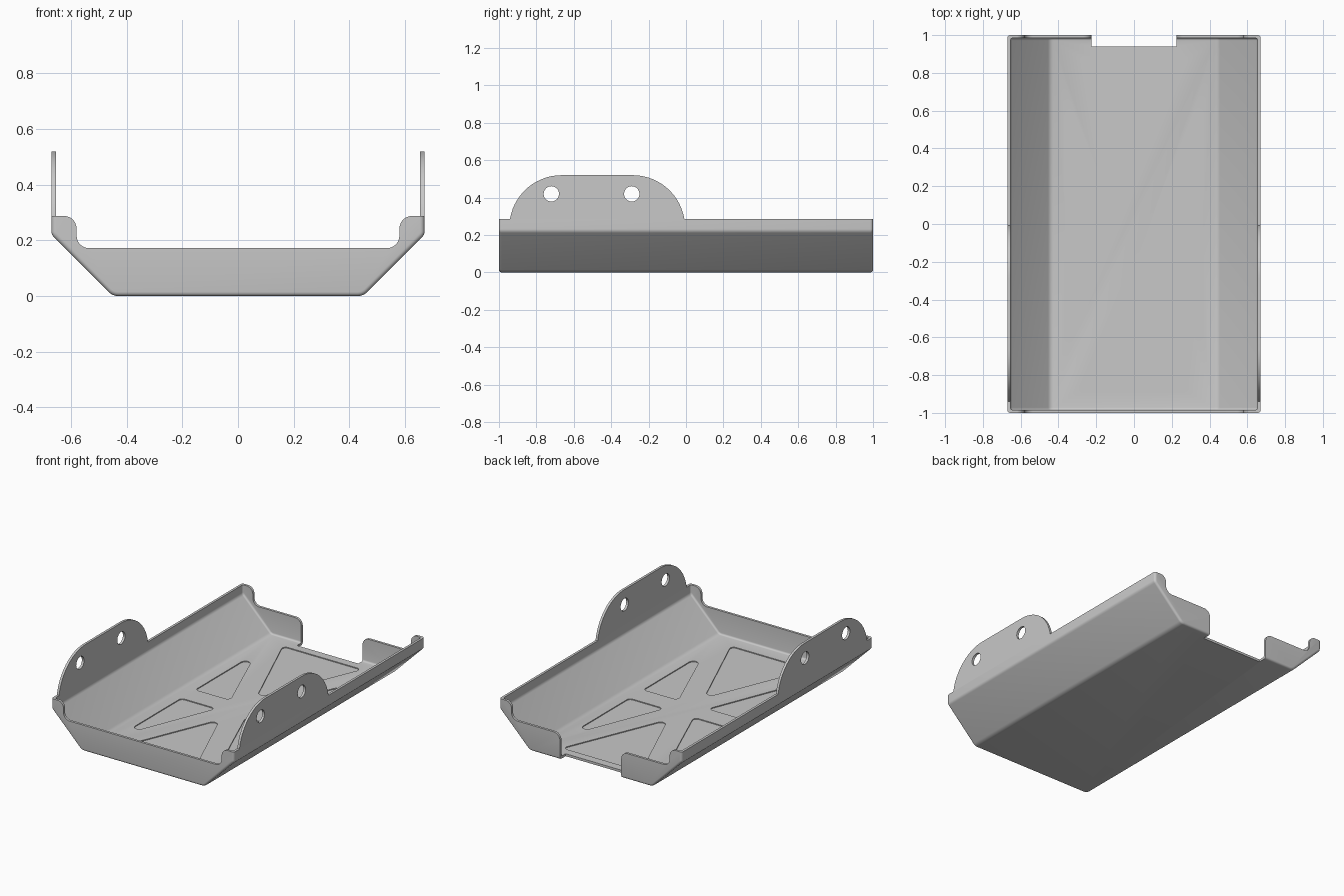
import bpy, bmesh
from math import sin, cos, tan, pi, radians
from mathutils import Vector

cube = bpy.data.objects.get("Cube")
if cube:
    bpy.data.objects.remove(cube, do_unlink=True)

steel = bpy.data.materials.new("plain grey metal")
steel.use_nodes = True
GREY = (0.58, 0.58, 0.58, 1)
steel.diffuse_color = GREY
steel.node_tree.nodes["Principled BSDF"].inputs["Base Color"].default_value = GREY

HALF_W, HALF_L, RIM, WALL = 0.67, 1.0, 0.287, 0.016


def rounded(points, steps=6):
    """Fillet a closed outline given as (u, v, radius)."""
    out = []
    for i, (u, v, r) in enumerate(points):
        p = Vector((u, v))
        if r == 0:
            out.append(p)
            continue
        a = (Vector(points[i - 1][:2]) - p).normalized()
        b = (Vector(points[(i + 1) % len(points)][:2]) - p).normalized()
        half = a.angle(b) / 2
        axis = (a + b).normalized()
        side = (a - b).normalized()
        centre = p + axis * (r / sin(half))
        sweep = pi / 2 - half
        for k in range(steps + 1):
            t = sweep * (1 - 2 * k / steps)
            out.append(centre - axis * (r * cos(t)) + side * (r * sin(t)))
    return out


def mirrored(half):
    """Complete an open right-hand outline across u = 0."""
    return half + [(-u, v, r) for u, v, r in reversed(half)]


def inset(outline, d):
    """Move a counter-clockwise outline inwards by d."""
    out = []
    for i, p in enumerate(outline):
        e = (p - outline[i - 1]).normalized()
        f = (outline[(i + 1) % len(outline)] - p).normalized()
        n, m = Vector((-e.y, e.x)), Vector((-f.y, f.x))
        out.append(p + (n + m) * (d / (1 + n.dot(m))))
    return out


def prism(name, outline, axis, lo, hi, soft=0):
    """Extrude an outline along an axis, with end edges rounded by soft."""
    place = {"x": lambda p, t: (t, p[0], p[1]),
             "y": lambda p, t: (p[0], t, p[1]),
             "z": lambda p, t: (p[0], p[1], t)}[axis]
    layers = [(lo, outline), (hi, outline)]
    if soft:
        angles = [k * pi / 8 for k in range(5)]
        start = [(soft * (1 - sin(a)), inset(outline, soft * (1 - cos(a))))
                 for a in reversed(angles)]
        # angles run from the flat end (most inset) to the full outline
        layers = [(lo + t, o) for t, o in start]
        layers += [(hi - t, o) for t, o in reversed(start)]
    bm = bmesh.new()
    rings = [[bm.verts.new(place(p, t)) for p in o] for t, o in layers]
    bm.faces.new(rings[0])
    bm.faces.new(rings[-1])
    n = len(outline)
    for r, s in zip(rings, rings[1:]):
        for i in range(n):
            j = (i + 1) % n
            bm.faces.new((r[i], r[j], s[j], s[i]))
    bmesh.ops.recalc_face_normals(bm, faces=bm.faces)
    mesh = bpy.data.meshes.new(name)
    bm.to_mesh(mesh)
    bm.free()
    mesh.materials.append(steel)
    ob = bpy.data.objects.new(name, mesh)
    bpy.context.collection.objects.link(ob)
    return ob


def cut(target, cutter):
    cutter.hide_render = True
    mod = target.modifiers.new("cut", "BOOLEAN")
    mod.operation, mod.solver, mod.object = "DIFFERENCE", "EXACT", cutter
    bpy.context.view_layer.objects.active = target
    bpy.ops.object.modifier_apply(modifier=mod.name)
    bpy.data.objects.remove(cutter, do_unlink=True)


def smooth(ob):
    bpy.ops.object.select_all(action="DESELECT")
    ob.select_set(True)
    bpy.context.view_layer.objects.active = ob
    bpy.ops.object.shade_smooth_by_angle(angle=radians(32))


# Folded tray body, hollowed to an even wall and trimmed flat at the rim
fold = WALL * tan(pi / 8)
outer = mirrored([(0.45, 0, 0.05), (HALF_W, 0.22, 0.03), (HALF_W, 0.4, 0)])
inner = mirrored([(0.45 - fold, WALL, 0.04), (HALF_W - WALL, 0.22 + fold, 0.03),
                  (HALF_W - WALL, 0.6, 0)])
# mirrored outlines close along the bottom, running counter-clockwise
tray = prism("tray", rounded(outer), "y", -HALF_L, HALF_L, 0.015)
cut(tray, prism("hollow", rounded(inner), "y", WALL - HALF_L, HALF_L - WALL, 0.012))
lid = [(-1, RIM), (1, RIM), (1, 1), (-1, 1)]
cut(tray, prism("rim_trim", lid, "y", -1.2, 1.2))

# Lowered end walls with raised corners; the back one has a central notch
step = [(0.58, 0.172, 0.045), (0.58, RIM + 0.001, 0.045),
        (0.66, RIM + 0.001, 0), (0.66, 0.6, 0)]
notch = [(0.225, -0.1, 0), (0.225, 0.172, 0.045)]
cut(tray, prism("front_step", rounded(mirrored(step)), "y", -1.1, -0.9))
cut(tray, prism("back_step", rounded(mirrored(notch + step)), "y", 0.94, 1.1))

# Shallow triangular pockets in the floor
large = [(0, 0.19, 0.03), (0.29, 0.885, 0.025), (-0.29, 0.885, 0.025)]
small = [(0.365, 0.073, 0.025), (0.365, 0.71, 0.03), (0.108, 0.073, 0.025)]
for sy in (-1, 1):
    for shape, sx in ((large, 1), (small, 1), (small, -1)):
        pts = [(sx * u, sy * v, r) for u, v, r in shape]
        cut(tray, prism("pocket", rounded(pts), "z", WALL - 0.006, 0.1))
smooth(tray)

# Upright mounting ears with two bolt holes each
for side, s in (("left", 1), ("right", -1)):
    arc = [(cy + 0.28 * cos(t), 0.24 + 0.28 * sin(t))
           for cy, t0 in ((-0.285, 0.168), (-0.665, pi / 2))
           for t in [t0 + k * (pi / 2 - 0.168) / 14 for k in range(15)]]
    x0, x1 = sorted((s * (HALF_W - WALL), s * HALF_W))
    ear = prism(side + "_ear", arc, "x", x0, x1)
    for y in (-0.72, -0.29):
        ring = [(y + 0.041 * cos(k * pi / 16), 0.42 + 0.041 * sin(k * pi / 16))
                for k in range(32)]
        cut(ear, prism("bolt_hole", ring, "x", x0 - 0.05, x1 + 0.05))
    smooth(ear)
